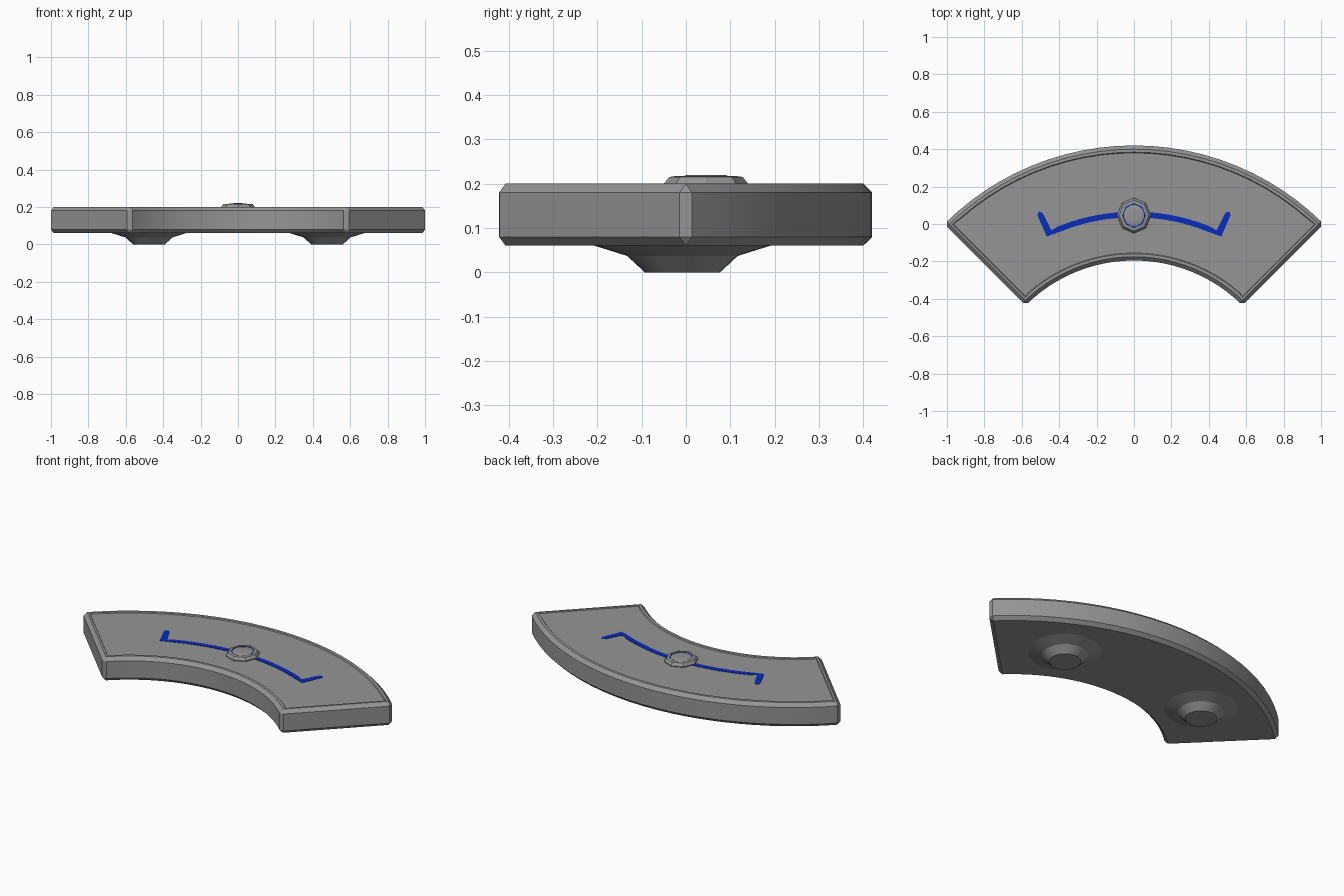
import bpy, bmesh
from math import sin, cos, pi, radians

if "Cube" in bpy.data.objects:
    bpy.data.objects.remove(bpy.data.objects["Cube"])

CY = -1.015                     # y of the arc centre
R_OUT, R_IN, R_LINE = 1.435, 0.82, 1.066
PANEL_Z = 0.195


def material(name, r, g, b):
    m = bpy.data.materials.new(name)
    m.diffuse_color = (r, g, b, 1)
    m.use_nodes = True
    m.node_tree.nodes["Principled BSDF"].inputs["Base Color"].default_value = m.diffuse_color
    return m


grey = material("dark_grey", 0.3, 0.3, 0.3)
blue = material("blue", 0.003, 0.025, 0.5)


def finish(name, bm, mat=grey, smooth=None):
    bmesh.ops.recalc_face_normals(bm, faces=bm.faces)
    me = bpy.data.meshes.new(name)
    bm.to_mesh(me)
    bm.free()
    ob = bpy.data.objects.new(name, me)
    bpy.context.collection.objects.link(ob)
    me.materials.append(mat)
    if smooth:
        bpy.ops.object.select_all(action='DESELECT')
        ob.select_set(True)
        bpy.context.view_layer.objects.active = ob
        bpy.ops.object.shade_smooth_by_angle(angle=radians(smooth))
    return ob


def polar(r, deg):
    return r * cos(radians(deg)), CY + r * sin(radians(deg))


def lathe(name, profile, x, y, sides, sx=1.0, mat=grey, smooth=None):
    bm = bmesh.new()
    rings = []
    for r, z in profile:
        if r == 0:
            rings.append([bm.verts.new((x, y, z))] * sides)
        else:
            rings.append([bm.verts.new((x + sx * r * cos(2 * pi * i / sides),
                                        y + r * sin(2 * pi * i / sides), z))
                          for i in range(sides)])
    for a, b in zip(rings, rings[1:]):
        for i in range(sides):
            j = (i + 1) % sides
            bm.faces.new(list(dict.fromkeys((a[i], a[j], b[j], b[i]))))
    return finish(name, bm, mat, smooth)


# Curved slab: quarter ring, chamfered, with a sunk top panel
N = 24
angles = [45 + 90 * i / N for i in range(N + 1)]
outline = [polar(R_OUT, a) for a in angles] + [polar(R_IN, a) for a in reversed(angles)]
bm = bmesh.new()
base = bm.faces.new([bm.verts.new((x, y, 0.06)) for x, y in outline])
ext = bmesh.ops.extrude_face_region(bm, geom=[base], use_keep_orig=True)
bmesh.ops.translate(bm, vec=(0, 0, 0.14),
                    verts=[g for g in ext["geom"] if isinstance(g, bmesh.types.BMVert)])
bmesh.ops.recalc_face_normals(bm, faces=bm.faces)
sharp = [e for e in bm.edges if e.calc_face_angle(0) > radians(45)]
bmesh.ops.bevel(bm, geom=sharp, offset=0.02, segments=1, affect='EDGES')
bm.normal_update()
top = max(bm.faces, key=lambda f: f.calc_center_median().z + f.calc_area())
bmesh.ops.inset_region(bm, faces=[top], thickness=0.016, depth=0)
bmesh.ops.inset_region(bm, faces=[top], thickness=0.004, depth=PANEL_Z - 0.2)
finish("slab", bm, smooth=20)

# Blue inlay: arc with a radial tick at each end
half = 25.2
pts = [polar(R_LINE + 0.115, 90 + half)]
pts += [polar(R_LINE, 90 + half - 2 * half * i / 16) for i in range(17)]
pts += [polar(R_LINE + 0.115, 90 - half)]
w = 0.015
bm = bmesh.new()
rows = []
for i in range(len(pts)):
    p, q = pts[max(i - 1, 0)], pts[min(i + 1, len(pts) - 1)]
    dx, dy = q[0] - p[0], q[1] - p[1]
    d = (dx * dx + dy * dy) ** 0.5
    k = w * (1.4 if i in (1, len(pts) - 2) else 1)
    ox, oy = -dy / d * k, dx / d * k
    x, y = pts[i]
    rows.append([bm.verts.new((x + s * ox, y + s * oy, z))
                 for s, z in ((-1, PANEL_Z - 0.002), (-1, PANEL_Z + 0.002),
                              (1, PANEL_Z + 0.002), (1, PANEL_Z - 0.002))])
for a, b in zip(rows, rows[1:]):
    for i in range(4):
        bm.faces.new((a[i], a[(i + 1) % 4], b[(i + 1) % 4], b[i]))
# pointed tips
for row, ang in ((rows[0], 90 + half), (rows[-1], 90 - half)):
    tip = bm.verts.new((*polar(R_LINE + 0.13, ang), PANEL_Z))
    for i in range(4):
        bm.faces.new((row[i], row[(i + 1) % 4], tip))
finish("inlay_line", bm, blue)

# Octagonal button: rim, blue ring, domed cap
lathe("button_rim", [(0.095, PANEL_Z - 0.002), (0.095, 0.2), (0.083, 0.215),
                     (0.07, 0.217), (0.067, 0.217), (0.067, 0.211)], 0, 0.045, 8, 0.95)
lathe("button_ring", [(0.068, 0.214), (0.05, 0.214)], 0, 0.045, 8, 0.95, blue)
lathe("button_cap", [(0.06, 0.211), (0.058, 0.215), (0.045, 0.219), (0.025, 0.22), (0, 0.22)],
      0, 0.045, 16, 0.95, smooth=40)

# Two flared feet
for side, x in (("left", -0.476), ("right", 0.476)):
    lathe(side + "_foot", [(0.2, 0.0605), (0.125, 0.037), (0.085, 0), (0, 0)],
          x, -0.008, 24, smooth=25)
